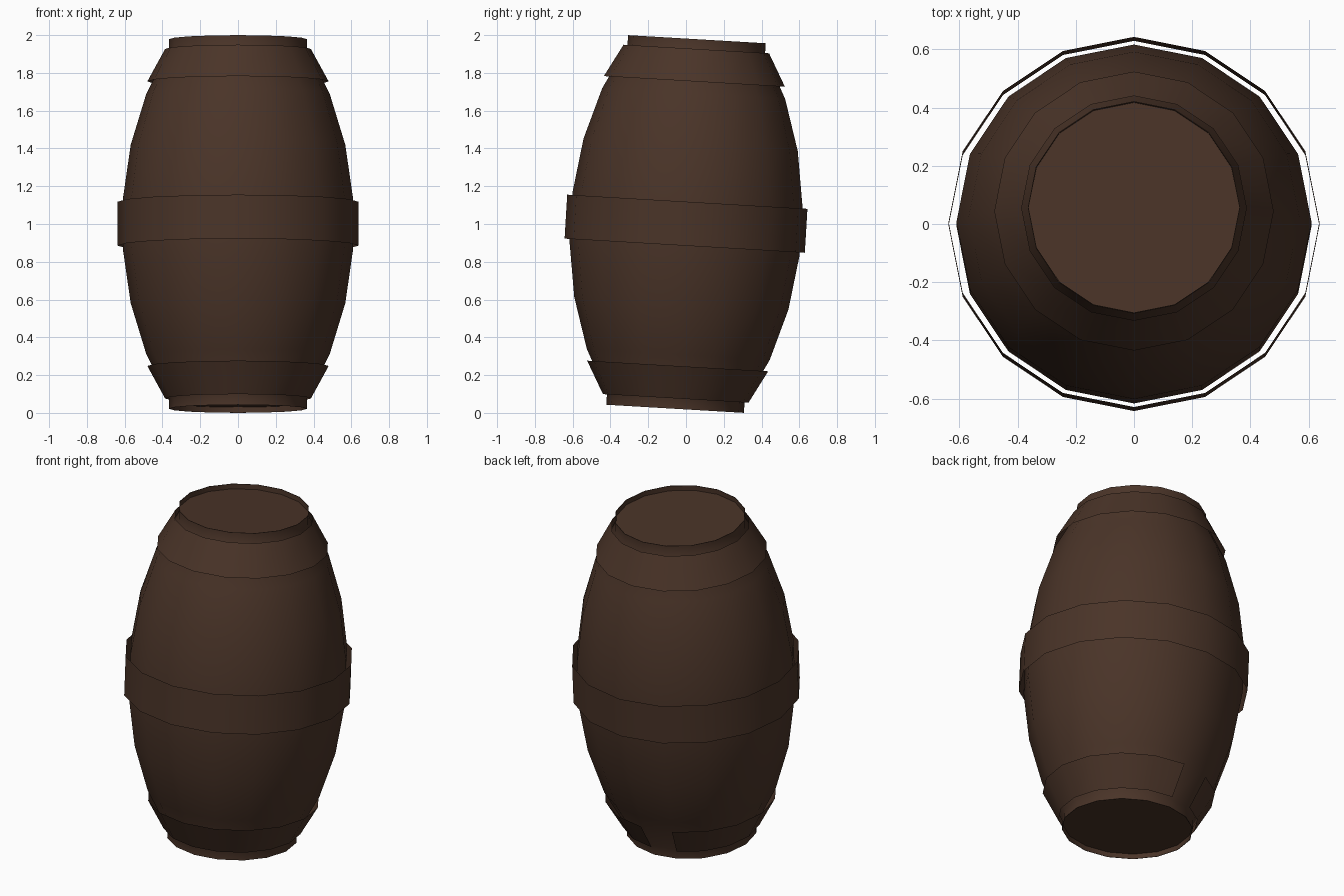
import bpy, bmesh, math
from mathutils import Matrix

if "Cube" in bpy.data.objects:
    bpy.data.objects.remove(bpy.data.objects["Cube"])

SIDES = 16
TILT = Matrix.Translation((0, 0, 1.0)) @ Matrix.Rotation(math.radians(-3.37), 4, 'X')

wood = bpy.data.materials.new("dark_brown_wood")
wood.diffuse_color = (0.068, 0.034, 0.021, 1)
wood.use_nodes = True
wood.node_tree.nodes["Principled BSDF"].inputs["Base Color"].default_value = wood.diffuse_color


def lathe(name, profile, capped=False, missing=()):
    """Revolve (radius, height) points round the tilted barrel axis."""
    bm = bmesh.new()
    rings = []
    for r, h in profile:
        rings.append([bm.verts.new((r * math.cos(2 * math.pi * i / SIDES),
                                    r * math.sin(2 * math.pi * i / SIDES), h))
                      for i in range(SIDES)])
    for a, b in zip(rings, rings[1:]):
        for i in range(SIDES):
            if i not in missing:
                j = (i + 1) % SIDES
                bm.faces.new((a[i], a[j], b[j], b[i]))
    if capped:
        bm.faces.new(rings[0])
        bm.faces.new(rings[-1])
        bmesh.ops.recalc_face_normals(bm, faces=bm.faces)
    bm.transform(TILT)
    mesh = bpy.data.meshes.new(name)
    bm.to_mesh(mesh)
    bm.free()
    mesh.materials.append(wood)
    ob = bpy.data.objects.new(name, mesh)
    bpy.context.collection.objects.link(ob)
    bpy.ops.object.select_all(action='DESELECT')
    ob.select_set(True)
    bpy.context.view_layer.objects.active = ob
    bpy.ops.object.shade_smooth_by_angle(angle=math.radians(40))
    return ob


# Bulging body with thin rims and recessed lids, mirrored top to bottom
upper = [(0.61, 0.13), (0.568, 0.42), (0.485, 0.692), (0.365, 0.925),
         (0.365, 0.98), (0.362, 0.98), (0.362, 0.95)]
lower = [(r, -h) for r, h in reversed(upper)]
lathe("barrel_body", lower + upper, capped=True)

# Thin open hoops; the bottom one has a gap at the back
lathe("middle_hoop", [(0.637, -0.115), (0.637, 0.118)])
lathe("top_hoop", [(0.48, 0.756), (0.386, 0.928)])
lathe("bottom_hoop", [(0.386, -0.925), (0.48, -0.753)], missing=(4,))
